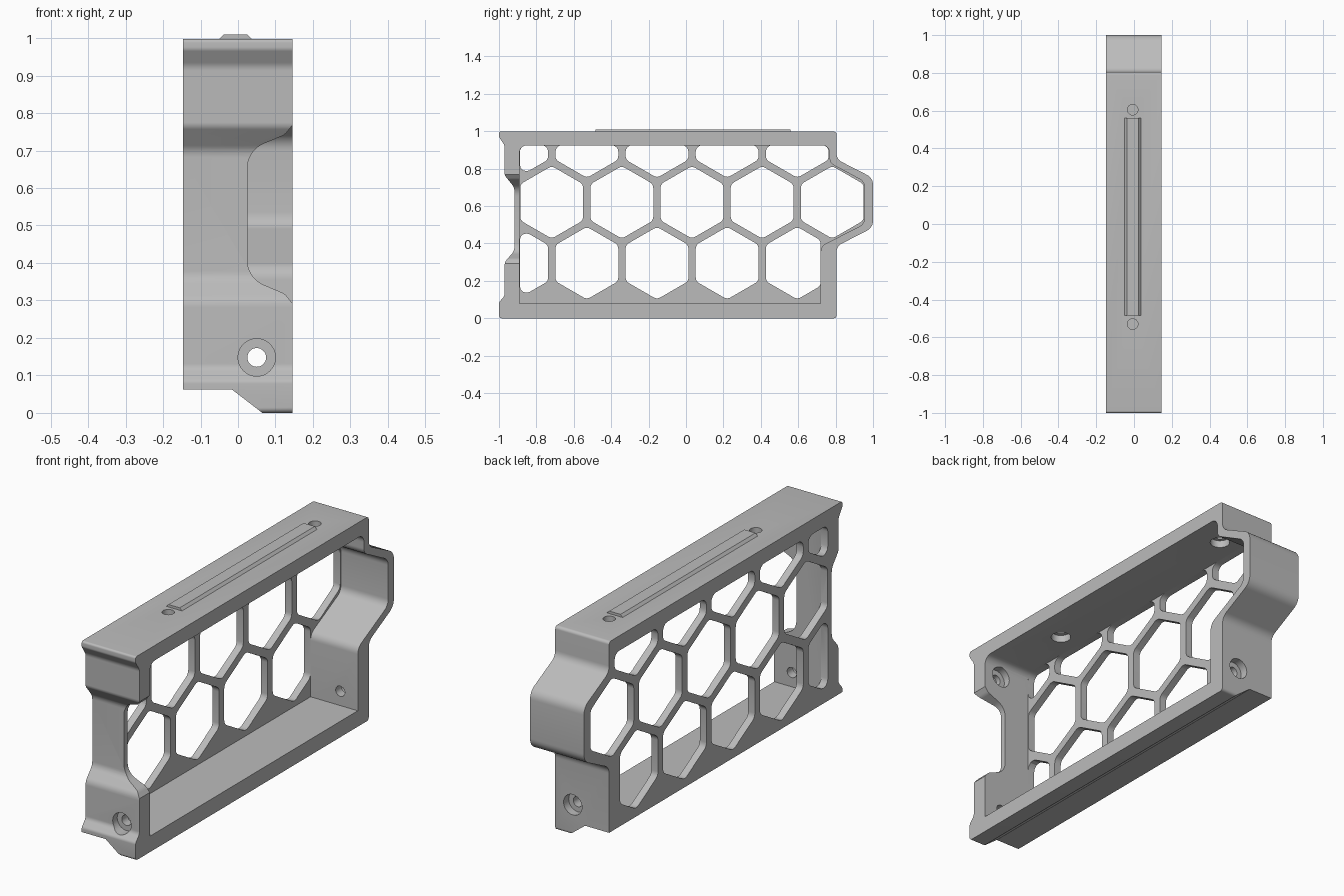
import bpy, math
from mathutils import Vector

old = bpy.data.objects.get("Cube")
if old:
    bpy.data.objects.remove(old, do_unlink=True)

grey = bpy.data.materials.new("machined_grey")
grey.use_nodes = True
grey.diffuse_color = (0.5, 0.5, 0.5, 1)
grey.node_tree.nodes["Principled BSDF"].inputs["Base Color"].default_value = (0.5, 0.5, 0.5, 1)

LEFT, RIGHT, SKIN = -0.147, 0.145, 0.036


def rounded(corners, steps=6):
    """Round every (u, v, radius) corner with a true arc."""
    pts, n = [], len(corners)
    for i, (u, v, r) in enumerate(corners):
        c = Vector((u, v))
        a = Vector(corners[i - 1][:2]) - c
        b = Vector(corners[(i + 1) % n][:2]) - c
        half = a.angle(b) / 2
        if r <= 0 or half > 1.55:
            pts.append(c)
            continue
        t = min(r / math.tan(half), a.length * 0.48, b.length * 0.48)
        r = t * math.tan(half)
        mid = c + (a.normalized() + b.normalized()).normalized() * (r / math.sin(half))
        p, q = c + a.normalized() * t - mid, c + b.normalized() * t - mid
        w = p.angle(q)
        for k in range(steps + 1):
            f = k / steps
            pts.append(mid + (p * math.sin((1 - f) * w) + q * math.sin(f * w)) / math.sin(w))
    return pts


def clip(pts, axis, limit, sign):
    """Keep the part of a convex polygon where sign * coordinate <= sign * limit."""
    out = []
    for i, q in enumerate(pts):
        p = pts[i - 1]
        dp, dq = sign * (p[axis] - limit), sign * (q[axis] - limit)
        if (dp > 0) != (dq > 0):
            out.append(p.lerp(q, dp / (dp - dq)))
        if dq <= 0:
            out.append(q)
    return out


def prism(name, outlines, axis, lo, hi):
    """Extrude one or more outlines along the named axis."""
    place = {"x": lambda p, d: (d, p[0], p[1]),
             "y": lambda p, d: (p[0], d, p[1]),
             "z": lambda p, d: (p[0], p[1], d)}[axis]
    verts, faces = [], []
    for pts in outlines:
        s, n = len(verts), len(pts)
        verts += [place(p, lo) for p in pts] + [place(p, hi) for p in pts]
        faces += [tuple(range(s, s + n)), tuple(range(s + 2 * n - 1, s + n - 1, -1))]
        faces += [(s + i, s + n + i, s + n + (i + 1) % n, s + (i + 1) % n) for i in range(n)]
    mesh = bpy.data.meshes.new(name)
    mesh.from_pydata(verts, [], faces)
    obj = bpy.data.objects.new(name, mesh)
    bpy.context.collection.objects.link(obj)
    bpy.context.view_layer.objects.active = obj
    bpy.ops.object.select_all(action='DESELECT')
    obj.select_set(True)
    bpy.ops.object.mode_set(mode='EDIT')
    bpy.ops.mesh.select_all(action='SELECT')
    bpy.ops.mesh.normals_make_consistent(inside=False)
    bpy.ops.object.mode_set(mode='OBJECT')
    mesh.materials.append(grey)
    return obj


def circle(u, v, r, n=32):
    return [Vector((u + r * math.cos(math.tau * i / n), v + r * math.sin(math.tau * i / n)))
            for i in range(n)]


def cut(target, cutter):
    cutter.hide_render = True
    mod = target.modifiers.new("cut", 'BOOLEAN')
    mod.operation, mod.solver, mod.object = 'DIFFERENCE', 'EXACT', cutter
    bpy.context.view_layer.objects.active = target
    bpy.ops.object.modifier_apply(modifier=mod.name)
    bpy.data.objects.remove(cutter, do_unlink=True)


# Frame body from its side outline
outer = rounded([
    (-1, 0, .015), (.805, 0, .015), (.805, .385, .05), (1, .485, .06), (1, .75, .06),
    (.805, .85, .05), (.805, .998, .015), (-1, .998, .01), (-1, .97, .02), (-.97, .925, .04),
    (-.97, .765, .03), (-.918, .70, .05), (-.918, .36, .05), (-.97, .30, .05),
    (-.97, .12, .03), (-1, .085, .02)])
body = prism("frame_body", [outer], "x", LEFT, RIGHT)

# Open pocket, leaving a thin skin on one side
inner = rounded([
    (-.89, .078, 0), (.72, .078, 0), (.72, .385, .05), (.955, .505, .05),
    (.955, .73, .05), (.768, .83, .04), (.768, .925, .04), (-.89, .925, .04)])
cut(body, prism("pocket", [inner], "x", LEFT + SKIN, 0.3))

# Honeycomb windows, trimmed to the pocket
pitch, size, windows = 0.375, 0.194, []
for row, (z, first, right) in enumerate([(.295, -.905, .72), (.62, -.718, .953), (.945, -.905, .765)]):
    for col in range(5):
        y = first + col * pitch
        hexagon = [Vector((y + size * math.sin(math.tau * k / 6), z + size * math.cos(math.tau * k / 6)))
                   for k in range(6)]
        for axis, limit, sign in ((0, -.888, -1), (0, right, 1), (1, .925, 1)):
            hexagon = clip(hexagon, axis, limit, sign)
        windows.append(rounded([(p.x, p.y, .035) for p in hexagon], 4))
cut(body, prism("windows", windows, "x", LEFT - .1, LEFT + SKIN + .01))

# Notch in the front wall
notch = rounded([(.25, .86, 0), (.147, .77, .0), (.125, .742, .04), (.025, .70, .07),
                 (.025, .36, .07), (.125, .318, .04), (.147, .29, 0), (.25, .2, 0)])
cut(body, prism("notch", [notch], "y", -1.1, -.86))

# Stepped underside
step = [Vector(p) for p in ((-.3, -.1), (.195, -.1), (.065, 0), (-.017, .063), (-.3, .063))]
cut(body, prism("underside_step", [step], "y", -1.1, 1.1))

# Counterbored bolt holes: end walls, blind upper hole, top bar
for u, v, r, axis, lo, hi in [
        (.05, .148, .05, "y", -1.1, -.935), (.05, .148, .05, "y", .765, 1.1),
        (.05, .148, .025, "y", -1.2, 1.2),
        (.05, .852, .05, "y", -.925, -.8), (.05, .852, .025, "y", -.95, -.85),
        (-.007, .605, .045, "z", .85, .96), (-.007, .605, .028, "z", .9, 1.1),
        (-.007, -.53, .045, "z", .85, .96), (-.007, -.53, .028, "z", .9, 1.1)]:
    cut(body, prism("hole", [circle(u, v, r)], axis, lo, hi))

# Chamfered rail on top
rail_profile = [Vector(p) for p in ((-.05, .997), (.037, .997), (.024, 1.01), (-.037, 1.01))]
rail = prism("top_rail", [rail_profile], "y", -.485, .56)

bpy.ops.object.select_all(action='DESELECT')
body.select_set(True)
bpy.context.view_layer.objects.active = body
bpy.ops.object.shade_smooth_by_angle(angle=math.radians(30))
